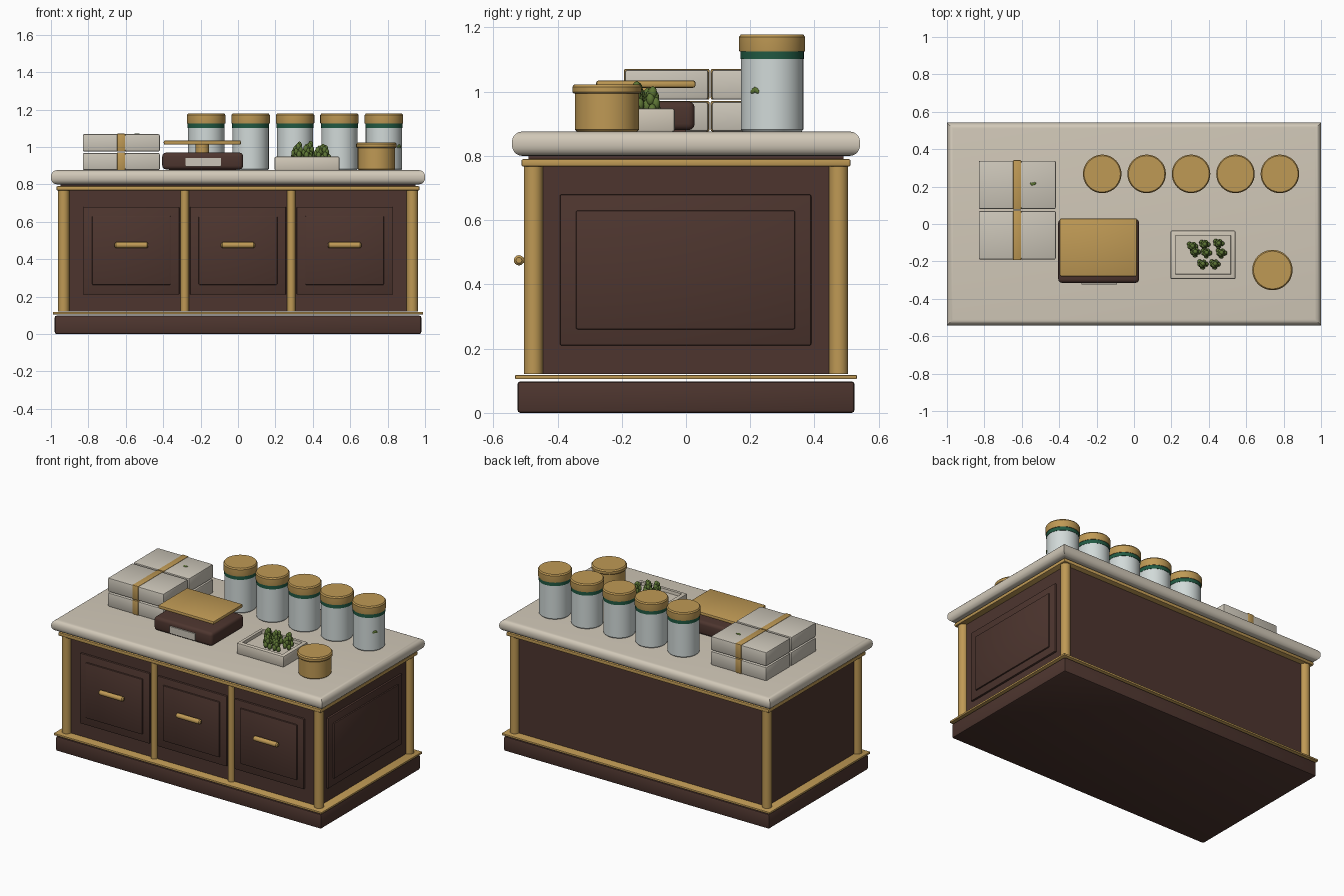
import bpy, bmesh, math, random
from mathutils import Vector, Matrix

if "Cube" in bpy.data.objects:
    bpy.data.objects.remove(bpy.data.objects["Cube"])

random.seed(4)


def material(name, rgb):
    m = bpy.data.materials.new(name)
    m.diffuse_color = (*rgb, 1)
    m.use_nodes = True
    m.node_tree.nodes["Principled BSDF"].inputs["Base Color"].default_value = m.diffuse_color
    return m


BROWN = material("dark wood", (0.075, 0.036, 0.028))
GOLD = material("brass", (0.52, 0.32, 0.09))
STONE = material("cream stone", (0.64, 0.58, 0.48))
CARD = material("pale card", (0.60, 0.56, 0.48))
GLASS = material("frosted white", (0.64, 0.70, 0.69))
BAND = material("deep green", (0.015, 0.10, 0.055))
LEAF = material("olive green", (0.11, 0.18, 0.035))


def finish(name, bm, mat, smooth=True):
    me = bpy.data.meshes.new(name)
    bm.to_mesh(me)
    bm.free()
    me.materials.append(mat)
    ob = bpy.data.objects.new(name, me)
    bpy.context.collection.objects.link(ob)
    if smooth:
        bpy.ops.object.select_all(action='DESELECT')
        ob.select_set(True)
        bpy.context.view_layer.objects.active = ob
        bpy.ops.object.shade_smooth_by_angle(angle=math.radians(35))
    return ob


def box(name, x, y, z, mat, bevel=0.0, segs=2, level_only=False, recess=None):
    """Box from (min, max) ranges, optionally rounded or with a sunken top."""
    bm = bmesh.new()
    bmesh.ops.create_cube(bm, size=1)
    for v in bm.verts:
        v.co = [r[0] if c < 0 else r[1] for c, r in zip(v.co, (x, y, z))]
    if bevel:
        edges = [e for e in bm.edges if not level_only
                 or abs(e.verts[0].co.z - e.verts[1].co.z) < 1e-5]
        bmesh.ops.bevel(bm, geom=edges, offset=bevel, segments=segs,
                        profile=0.5, affect='EDGES', clamp_overlap=True)
    if recess:
        bm.faces.ensure_lookup_table()
        top = max(bm.faces, key=lambda f: f.calc_center_median().z)
        bmesh.ops.inset_region(bm, faces=[top], thickness=recess[0])
        bmesh.ops.inset_region(bm, faces=[top], thickness=0.003, depth=-recess[1])
    return finish(name, bm, mat, bool(bevel))


def lathe(name, cx, cy, profile, mat, n=40):
    """Closed solid of revolution from (radius, z) points."""
    bm = bmesh.new()
    rings = [[bm.verts.new((cx + r * math.cos(2 * math.pi * i / n),
                            cy + r * math.sin(2 * math.pi * i / n), z))
              for i in range(n)] for r, z in profile]
    for a, b in zip(rings, rings[1:]):
        for i in range(n):
            j = (i + 1) % n
            bm.faces.new((a[i], a[j], b[j], b[i]))
    bm.faces.new(rings[0][::-1])
    bm.faces.new(rings[-1])
    return finish(name, bm, mat)


def leaf(name, pos, normal, size):
    """Thin leaf emblem lying on a surface."""
    bm = bmesh.new()
    rot = Vector(normal).to_track_quat('Z', 'Y').to_matrix().to_4x4()
    for ang, off in ((0.5, 0), (-0.7, 0.6)):
        m = (Matrix.Translation(pos) @ rot @ Matrix.Rotation(ang, 4, 'Z')
             @ Matrix.Translation((off * size, off * size, 0))
             @ Matrix.Diagonal((size, size * 0.6, 0.004, 1)))
        bmesh.ops.create_uvsphere(bm, u_segments=10, v_segments=6, radius=1, matrix=m)
    finish(name, bm, LEAF)


# Cabinet carcass, plinth and brass mouldings
box("plinth", (-0.98, 0.98), (-0.525, 0.525), (0, 0.098), BROWN, 0.01)
box("lower_trim", (-0.99, 0.99), (-0.532, 0.532), (0.105, 0.118), GOLD, 0.003)
box("cabinet_body", (-0.93, 0.93), (-0.475, 0.475), (0.121, 0.785), BROWN)
box("upper_trim", (-0.97, 0.97), (-0.512, 0.512), (0.767, 0.79), GOLD, 0.005)
box("counter_neck", (-0.95, 0.95), (-0.49, 0.49), (0.788, 0.802), BROWN)
box("countertop", (-1, 1), (-0.542, 0.542), (0.80, 0.876), STONE, 0.033, 5, True)

# Corner columns and drawer dividers
for sx in (-1, 1):
    for sy in (-1, 1):
        lathe("corner_column", sx * 0.932, sy * 0.475,
              [(0.03, 0.121), (0.03, 0.77)], GOLD, 24)
    lathe("divider_column", sx * 0.285, -0.475, [(0.022, 0.121), (0.022, 0.77)], GOLD, 20)

# Drawer fronts with bar handles
for cx in (-0.57, 0, 0.57):
    box("drawer_front", (cx - 0.257, cx + 0.257), (-0.488, -0.47), (0.21, 0.68), BROWN, 0.006)
    box("drawer_panel", (cx - 0.21, cx + 0.21), (-0.498, -0.48), (0.262, 0.632), BROWN, 0.006)
    h = lathe("drawer_handle", 0, 0, [(0.009, -0.09), (0.016, -0.083),
                                      (0.016, 0.083), (0.009, 0.09)], GOLD, 16)
    h.rotation_euler = (0, math.pi / 2, 0)
    h.location = (cx, -0.52, 0.475)
    for s in (-0.05, 0.05):
        box("handle_mount", (cx + s - 0.008, cx + s + 0.008), (-0.52, -0.49),
            (0.467, 0.483), GOLD)

# Raised side panel
box("side_panel", (0.92, 0.943), (-0.393, 0.39), (0.21, 0.68), BROWN, 0.006)
box("side_inner_panel", (0.93, 0.952), (-0.343, 0.34), (0.26, 0.63), BROWN, 0.006)

# Row of jars
for i in range(5):
    cx, cy = -0.17 + 0.2375 * i, 0.268
    lathe("jar_body", cx, cy, [(0.09, 0.874), (0.097, 0.882), (0.097, 1.105)], GLASS)
    lathe("jar_band", cx, cy, [(0.099, 1.101), (0.099, 1.127)], BAND)
    lathe("jar_lid", cx, cy, [(0.102, 1.125), (0.103, 1.13), (0.103, 1.17), (0.097, 1.178)], GOLD)
leaf("jar_leaf", (0.78 + 0.078, 0.268 - 0.058, 1.003), (0.8, -0.6, 0), 0.013)

# Stacked cartons with brass straps
for y0, y1 in ((-0.19, 0.07), (0.08, 0.338)):
    for z0, z1 in ((0.876, 0.968), (0.975, 1.068)):
        box("carton", (-0.83, -0.418), (y0, y1), (z0, z1), CARD, 0.008)
        box("carton_strap", (-0.647, -0.602), (y0 - 0.003, y1 + 0.003),
            (z0, z1 + 0.003), GOLD, 0.005)
leaf("carton_leaf", (-0.535, 0.215, 1.068), (0, 0, 1), 0.012)

# Counter scale
box("scale_base", (-0.405, 0.027), (-0.315, 0.027), (0.88, 0.97), BROWN, 0.02, 3)
box("scale_foot", (-0.37, -0.01), (-0.28, 0.0), (0.874, 0.885), BROWN)
box("scale_label", (-0.28, -0.092), (-0.323, -0.31), (0.895, 0.942), CARD)
lathe("scale_stem", -0.19, -0.13, [(0.036, 0.965), (0.036, 1.015)], GOLD, 24)
box("scale_plate", (-0.397, 0.016), (-0.28, 0.03), (1.012, 1.035), GOLD, 0.008)

# Display tray with herb buds
box("display_tray", (0.195, 0.543), (-0.295, -0.035), (0.874, 0.948), STONE, 0.008,
    recess=(0.025, 0.02))
bm = bmesh.new()
for bx, by in ((0.31, -0.12), (0.375, -0.11), (0.45, -0.105), (0.465, -0.155),
               (0.43, -0.215), (0.365, -0.215), (0.385, -0.155), (0.325, -0.15)):
    top = 0.985 + 0.03 * random.random()
    for k in range(9):
        a, t = k * 2.4, k / 8
        r = 0.02 * (1 - t * 0.8)
        m = (Matrix.Translation((bx + r * math.cos(a), by + r * math.sin(a),
                                 0.942 + t * (top - 0.942)))
             @ Matrix.Rotation(a, 4, 'Z') @ Matrix.Diagonal((0.8, 0.8, 1.2, 1)))
        bmesh.ops.create_icosphere(bm, subdivisions=2, radius=0.017, matrix=m)
finish("herb_buds", bm, LEAF)

# Small brass pot
lathe("pot_body", 0.74, -0.246, [(0.092, 0.874), (0.1, 0.882), (0.1, 1.0)], GOLD)
lathe("pot_lid", 0.74, -0.246, [(0.104, 0.994), (0.108, 0.999), (0.108, 1.015),
                                (0.101, 1.023)], GOLD)
